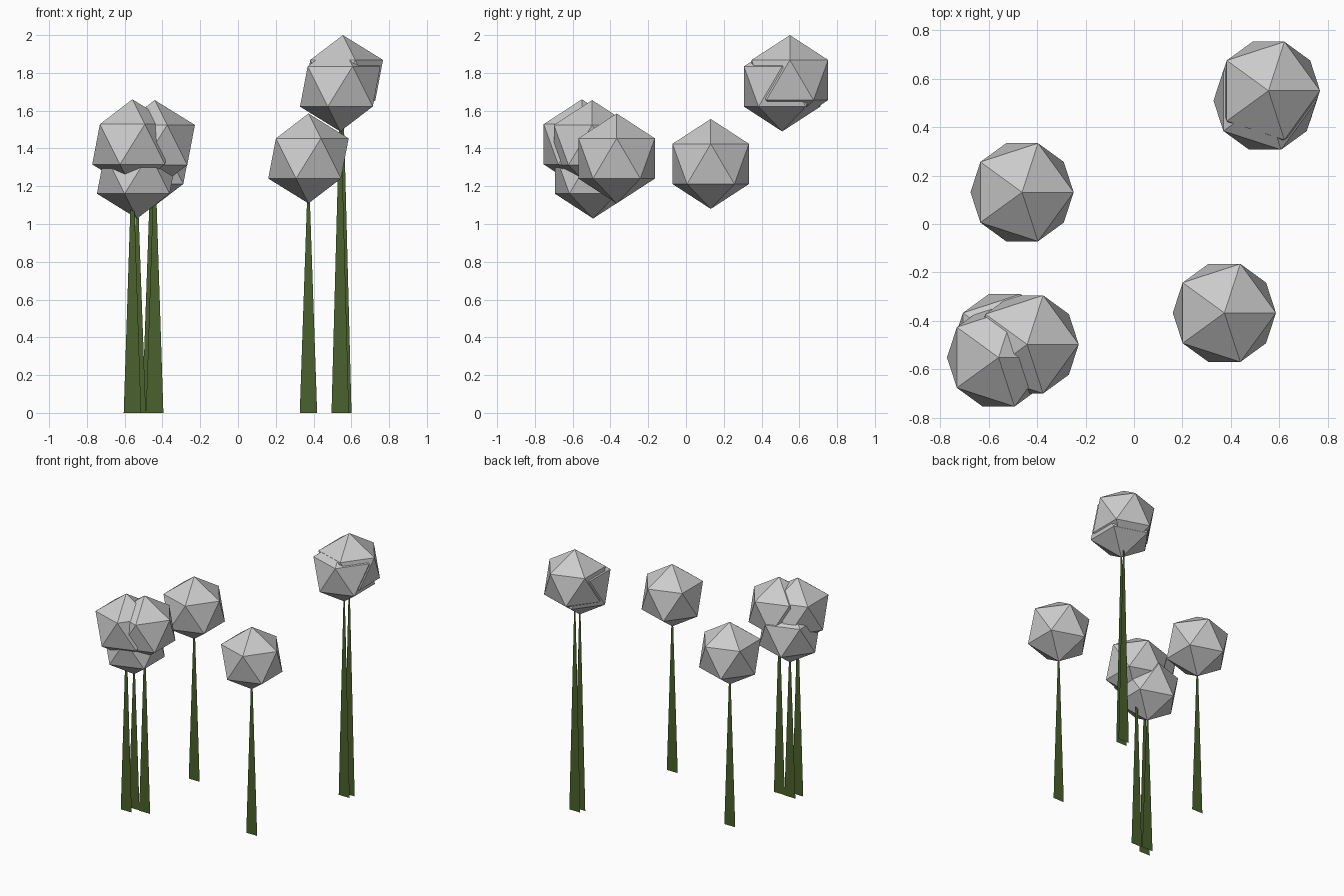
import bpy

if "Cube" in bpy.data.objects:
    bpy.data.objects.remove(bpy.data.objects["Cube"])

R = 0.238        # puff radius
HALF = 0.046     # half width of a stem at the ground

# puff centres
puffs = [
    (-0.462, 0.131, 1.318),
    (0.373, -0.367, 1.347),
    (0.555, 0.550, 1.762),
    (0.541, 0.509, 1.728),
    (-0.559, -0.551, 1.422),
    (-0.441, -0.497, 1.418),
    (-0.534, -0.492, 1.267),
]

green = bpy.data.materials.new("stem_green")
green.diffuse_color = (0.07, 0.12, 0.025, 1)
green.use_nodes = True
green.node_tree.nodes["Principled BSDF"].inputs["Base Color"].default_value = green.diffuse_color


def flower(i, x, y, z):
    # faceted seed head
    bpy.ops.mesh.primitive_ico_sphere_add(subdivisions=1, radius=R, location=(x, y, z))
    bpy.context.object.name = f"seed_head_{i}"
    # flat tapering stem running up into the head
    me = bpy.data.meshes.new(f"stem_{i}")
    me.from_pydata([(-HALF, 0, 0), (HALF, 0, 0), (0, 0, z)], [], [(0, 1, 2)])
    me.materials.append(green)
    stem = bpy.data.objects.new(f"stem_{i}", me)
    stem.location = (x, y, 0)
    bpy.context.collection.objects.link(stem)


for i, p in enumerate(puffs, 1):
    flower(i, *p)
